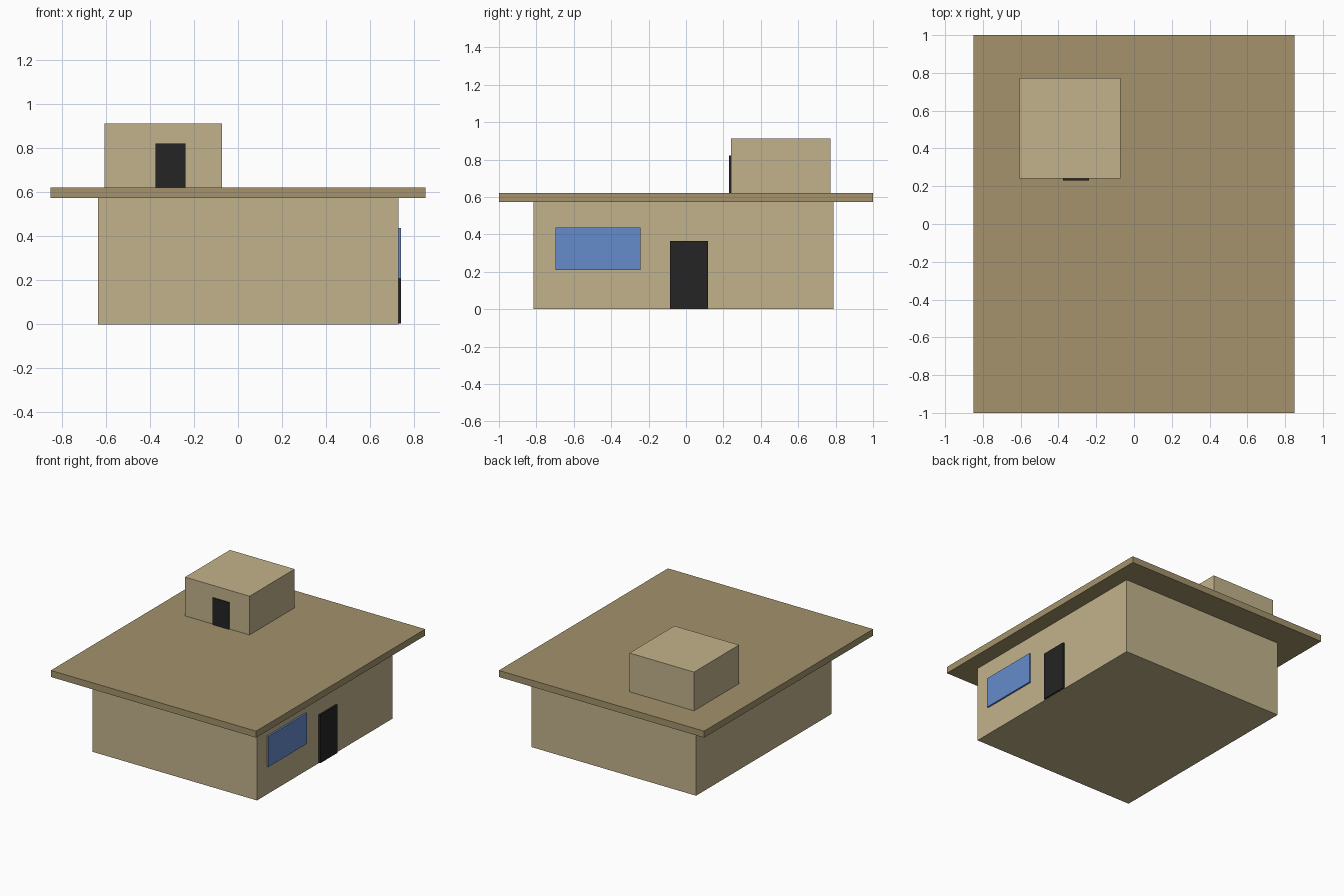
import bpy

if "Cube" in bpy.data.objects:
    bpy.data.objects.remove(bpy.data.objects["Cube"])


def material(name, color):
    mat = bpy.data.materials.new(name)
    mat.diffuse_color = color
    mat.use_nodes = True
    mat.node_tree.nodes["Principled BSDF"].inputs["Base Color"].default_value = mat.diffuse_color
    return mat


def box(name, x, y, z, mat):
    """Box spanning the given (min, max) ranges."""
    bpy.ops.mesh.primitive_cube_add(size=1, location=[(a + b) / 2 for a, b in (x, y, z)])
    obj = bpy.context.object
    obj.name = name
    obj.scale = [b - a for a, b in (x, y, z)]
    bpy.ops.object.transform_apply(location=False, rotation=False, scale=True)
    obj.data.materials.append(mat)
    return obj


wall = material("wall_sand", (0.54, 0.45, 0.26, 1))
roof = material("roof_tan", (0.37, 0.29, 0.15, 1))
black = material("door_black", (0.018, 0.018, 0.018, 1))
blue = material("window_blue", (0.13, 0.26, 0.6, 1))

# Main storey and overhanging flat roof
box("main_walls", (-0.635, 0.728), (-0.815, 0.788), (0, 0.573), wall)
box("roof_slab", (-0.85, 0.85), (-1, 1), (0.573, 0.622), roof)

# Small rooftop room
box("rooftop_room", (-0.607, -0.072), (0.24, 0.772), (0.622, 0.912), wall)
box("rooftop_door", (-0.375, -0.238), (0.231, 0.24), (0.622, 0.822), black)

# Door and window on the right side
box("main_door", (0.728, 0.741), (-0.085, 0.118), (0.003, 0.364), black)
box("side_window", (0.728, 0.741), (-0.698, -0.243), (0.209, 0.438), blue)
